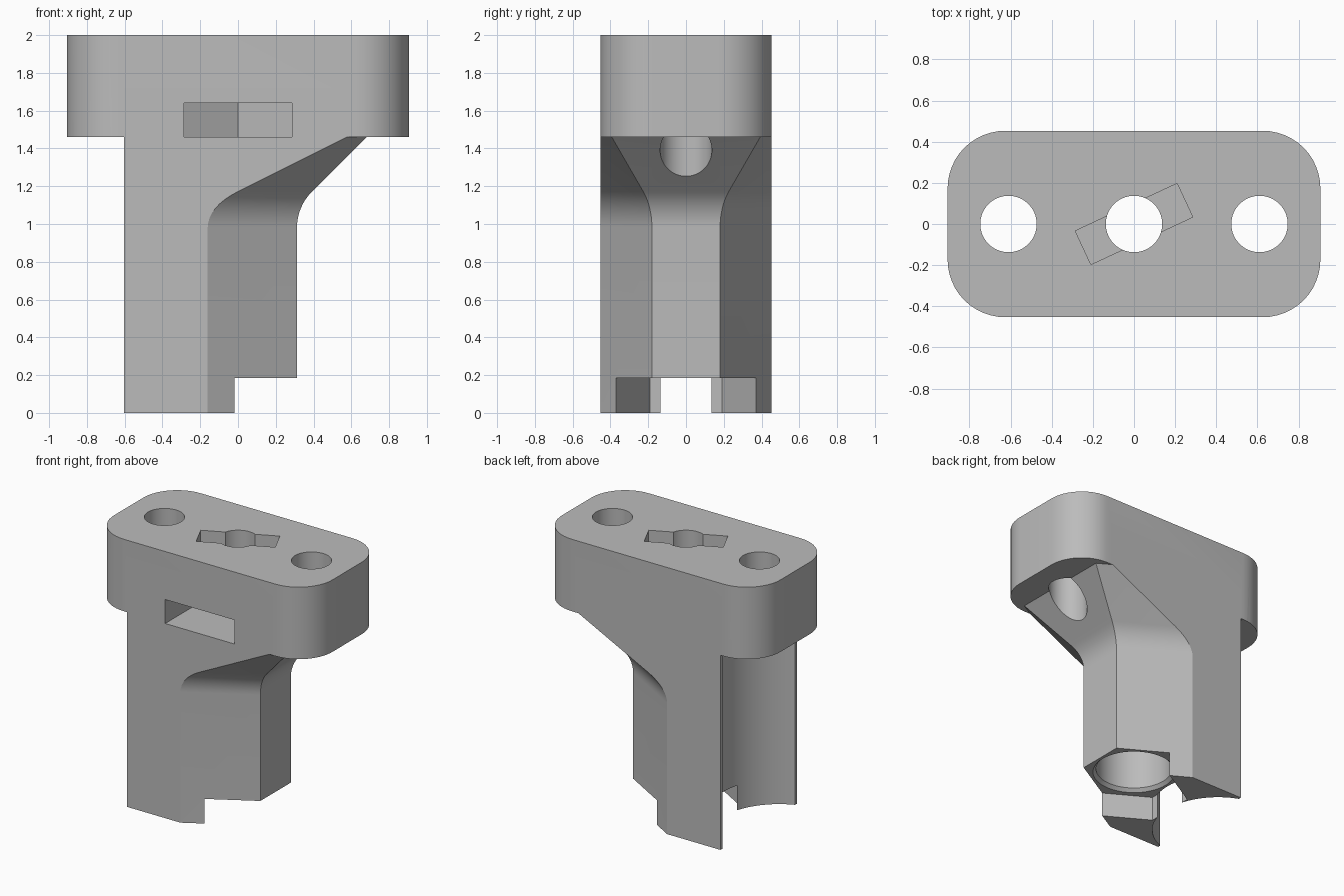
import bpy, bmesh, math

if "Cube" in bpy.data.objects:
    bpy.data.objects.remove(bpy.data.objects["Cube"], do_unlink=True)

HALF_X, HALF_Y = 0.906, 0.453
HEAD_Z, TOP_Z = 1.46, 2.0
FLAT = 0.312          # hexagonal core, centre to flat
ROOT3 = math.sqrt(3)

grey = bpy.data.materials.new("plain grey")
grey.use_nodes = True
colour = (0.5, 0.5, 0.5, 1)
grey.diffuse_color = colour
grey.node_tree.nodes["Principled BSDF"].inputs["Base Color"].default_value = colour


def loft(name, sections):
    """Solid through (z, outline) sections that share a point count."""
    bm = bmesh.new()
    rings = [[bm.verts.new((x, y, z)) for x, y in pts] for z, pts in sections]
    count = len(rings[0])
    for low, high in zip(rings, rings[1:]):
        for i in range(count):
            j = (i + 1) % count
            bm.faces.new((low[i], low[j], high[j], high[i]))
    bm.faces.new(rings[0][::-1])
    bm.faces.new(rings[-1])
    bmesh.ops.recalc_face_normals(bm, faces=bm.faces)
    mesh = bpy.data.meshes.new(name)
    bm.to_mesh(mesh)
    bm.free()
    mesh.materials.append(grey)
    obj = bpy.data.objects.new(name, mesh)
    bpy.context.collection.objects.link(obj)
    return obj


def circle(r, x=0, n=64, turn=0):
    return [(x + r * math.cos(turn + math.tau * i / n),
             r * math.sin(turn + math.tau * i / n)) for i in range(n)]


def prism(name, outline, z0, z1):
    return loft(name, [(z0, outline), (z1, outline)])


def combine(body, other, operation):
    mod = body.modifiers.new(other.name, "BOOLEAN")
    mod.operation, mod.solver, mod.object = operation, "EXACT", other
    bpy.context.view_layer.objects.active = body
    bpy.ops.object.modifier_apply(modifier=mod.name)
    bpy.data.objects.remove(other, do_unlink=True)


# Rounded head block
radius, steps = 0.28, 12
corners = []
for quarter, (sx, sy) in enumerate([(1, 1), (-1, 1), (-1, -1), (1, -1)]):
    for i in range(steps + 1):
        a = (quarter + i / steps) * math.pi / 2
        corners.append((sx * (HALF_X - radius) + radius * math.cos(a),
                        sy * (HALF_Y - radius) + radius * math.sin(a)))
body = prism("mounting_block", corners, HEAD_Z, TOP_Z)


# Leg: half-hexagon front edge that flares at 45 degrees under the head
def leg_outline(flat):
    side, tip = 2 * flat - ROOT3 * HALF_Y, flat / ROOT3
    return [(-0.603, -HALF_Y), (side, -HALF_Y), (flat, -tip),
            (flat, tip), (side, HALF_Y), (-0.603, HALF_Y)]


bend, bend_z = 0.27, 0.98
sections = [(0, leg_outline(FLAT))]
for i in range(9):
    a = math.pi / 4 * i / 8
    flat = FLAT + bend * (1 - math.cos(a))
    z = bend_z + bend * math.sin(a)
    sections.append((z, leg_outline(flat)))
flat += HEAD_Z - z
sections += [(HEAD_Z, leg_outline(flat)), (1.7, leg_outline(flat))]
combine(body, loft("leg", sections), "UNION")

# Bolt holes and the centre through hole
for x in (-0.61, 0, 0.61):
    combine(body, prism("bolt_hole", circle(0.137, x), -0.1, 2.1), "DIFFERENCE")

# Rounded groove along the outer side of the leg
combine(body, prism("groove", circle(0.464, -0.774, 96), -0.1, HEAD_Z), "DIFFERENCE")

# Hexagonal recess in the foot, then the chamfered bore above it
combine(body, prism("foot_recess", circle(0.381, 0, 6, math.pi / 6), -0.1, 0.185),
        "DIFFERENCE")
combine(body, loft("bore", [(0.1, circle(0.29)), (0.185, circle(0.29)),
                            (0.21, circle(0.268)), (1.2, circle(0.268))]), "DIFFERENCE")

# Nut pocket entered from the front
nut = 0.287
pocket = [(-nut, -0.6), (nut, -0.6), (nut, nut / ROOT3),
          (0, 2 * nut / ROOT3), (-nut, nut / ROOT3)]
combine(body, prism("nut_pocket", pocket, 1.46, 1.64), "DIFFERENCE")

# Turned slot in the top
c, s = math.cos(math.radians(25)), math.sin(math.radians(25))
slot = [(x * c - y * s, x * s + y * c)
        for x, y in [(-0.273, -0.09), (0.273, -0.09), (0.273, 0.09), (-0.273, 0.09)]]
combine(body, prism("top_slot", slot, 1.8, 2.1), "DIFFERENCE")

# Smooth the round surfaces, keep the flats crisp
bpy.ops.object.select_all(action="DESELECT")
body.select_set(True)
bpy.context.view_layer.objects.active = body
bpy.ops.object.shade_smooth_by_angle(angle=math.radians(25))
